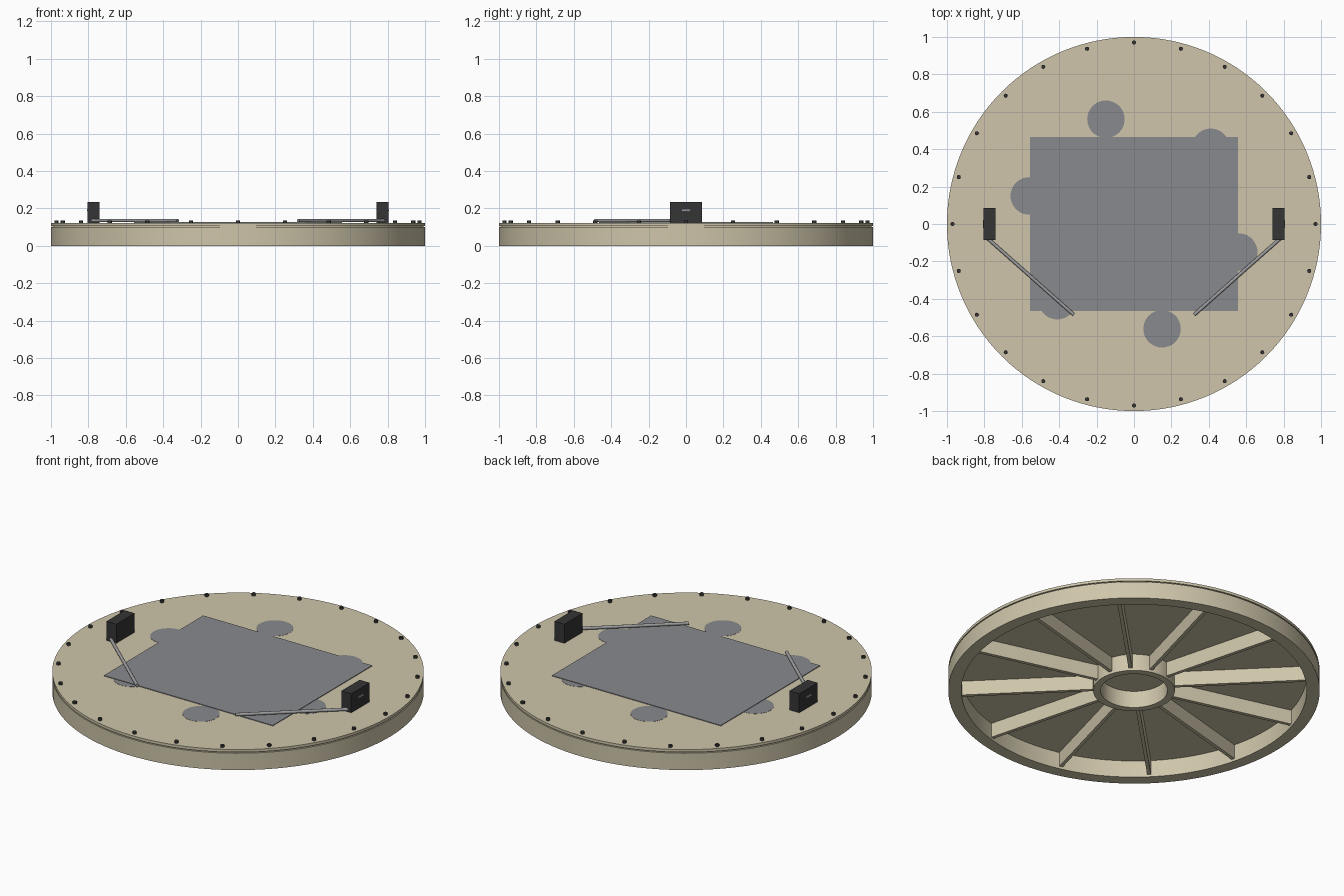
import bpy, bmesh, math
from mathutils import Vector

if "Cube" in bpy.data.objects:
    bpy.data.objects.remove(bpy.data.objects["Cube"], do_unlink=True)


def material(name, r, g, b):
    m = bpy.data.materials.new(name)
    m.use_nodes = True
    m.diffuse_color = (r, g, b, 1)
    m.node_tree.nodes["Principled BSDF"].inputs["Base Color"].default_value = (r, g, b, 1)
    return m


tan = material("tan", 0.62, 0.56, 0.40)
grey = material("grey", 0.25, 0.255, 0.27)
steel = material("steel", 0.33, 0.33, 0.34)
black = material("black", 0.035, 0.035, 0.037)


def finish(bm, name, mat, smooth=False):
    bmesh.ops.recalc_face_normals(bm, faces=bm.faces)
    mesh = bpy.data.meshes.new(name)
    bm.to_mesh(mesh)
    bm.free()
    mesh.materials.append(mat)
    obj = bpy.data.objects.new(name, mesh)
    bpy.context.collection.objects.link(obj)
    if smooth:
        bpy.ops.object.select_all(action='DESELECT')
        obj.select_set(True)
        bpy.context.view_layer.objects.active = obj
        bpy.ops.object.shade_smooth_by_angle(angle=math.radians(30))
    return obj


def lathe(name, profile, mat, steps=128):
    """Spin a closed (radius, z) outline around the z axis."""
    bm = bmesh.new()
    verts = [bm.verts.new((r, 0, z)) for r, z in profile]
    edges = [bm.edges.new((a, b)) for a, b in zip(verts, verts[1:] + verts[:1])]
    bmesh.ops.spin(bm, geom=verts + edges, cent=(0, 0, 0), axis=(0, 0, 1),
                   angle=math.tau, steps=steps, use_merge=True)
    bmesh.ops.remove_doubles(bm, verts=bm.verts, dist=1e-5)
    return finish(bm, name, mat, True)


def box(name, centre, size, mat, angle=0):
    bm = bmesh.new()
    bmesh.ops.create_cube(bm, size=1)
    bmesh.ops.scale(bm, vec=size, verts=bm.verts)
    obj = finish(bm, name, mat)
    obj.location = centre
    obj.rotation_euler.z = angle
    return obj


def cylinder(name, start, end, radius, mat, sides=16):
    start, end = Vector(start), Vector(end)
    bm = bmesh.new()
    bmesh.ops.create_cone(bm, cap_ends=True, segments=sides, radius1=radius,
                          radius2=radius, depth=(end - start).length)
    obj = finish(bm, name, mat, True)
    obj.location = (start + end) / 2
    obj.rotation_euler = (end - start).to_track_quat('Z', 'Y').to_euler()
    return obj


def polar(radius, degrees, z):
    a = math.radians(degrees)
    return (radius * math.cos(a), radius * math.sin(a), z)


TOP = 0.122

# Drum: outer rim, hub ring and lid with a fine seam under it
lathe("outer_rim", [(0.93, 0), (1, 0), (1, 0.1), (0.93, 0.1)], tan)
lathe("hub_ring", [(0.18, 0), (0.22, 0), (0.22, 0.1), (0.18, 0.1)], tan)
cylinder("lid_seam", (0, 0, 0.1), (0, 0, 0.106), 0.992, tan, 128)
cylinder("lid", (0, 0, 0.106), (0, 0, TOP), 1, tan, 128)

# Ribs under the lid
for i in range(12):
    a = 15 + 30 * i
    box("rib", polar(0.575, a, 0.058), (0.73, 0.02, 0.086), tan, math.radians(a))

# Screws around the edge of the lid
for i in range(24):
    cylinder("edge_screw", polar(0.97, 15 * i, TOP - 0.01),
             polar(0.97, 15 * i, 0.135), 0.011, black, 12)

# Round pads and the rectangular sheet over them
for i in range(6):
    a = 45 + 60 * i
    cylinder("round_pad", polar(0.58, a, TOP - 0.002),
             polar(0.58, a, TOP + 0.001), 0.1, grey, 48)
box("sheet", (0, 0, TOP + 0.001), (1.11, 0.932, 0.006), grey)

# Motor boxes with side badges and swing arms
for name, side in (("left", 1), ("right", -1)):
    box(name + "_motor_box", (side * 0.772, 0, 0.178), (0.065, 0.172, 0.114), black)
    box(name + "_badge", (side * 0.806, 0, 0.19), (0.004, 0.045, 0.01), steel)
    cylinder(name + "_arm", (side * 0.785, -0.075, 0.135),
             (side * 0.322, -0.485, 0.135), 0.009, steel)
